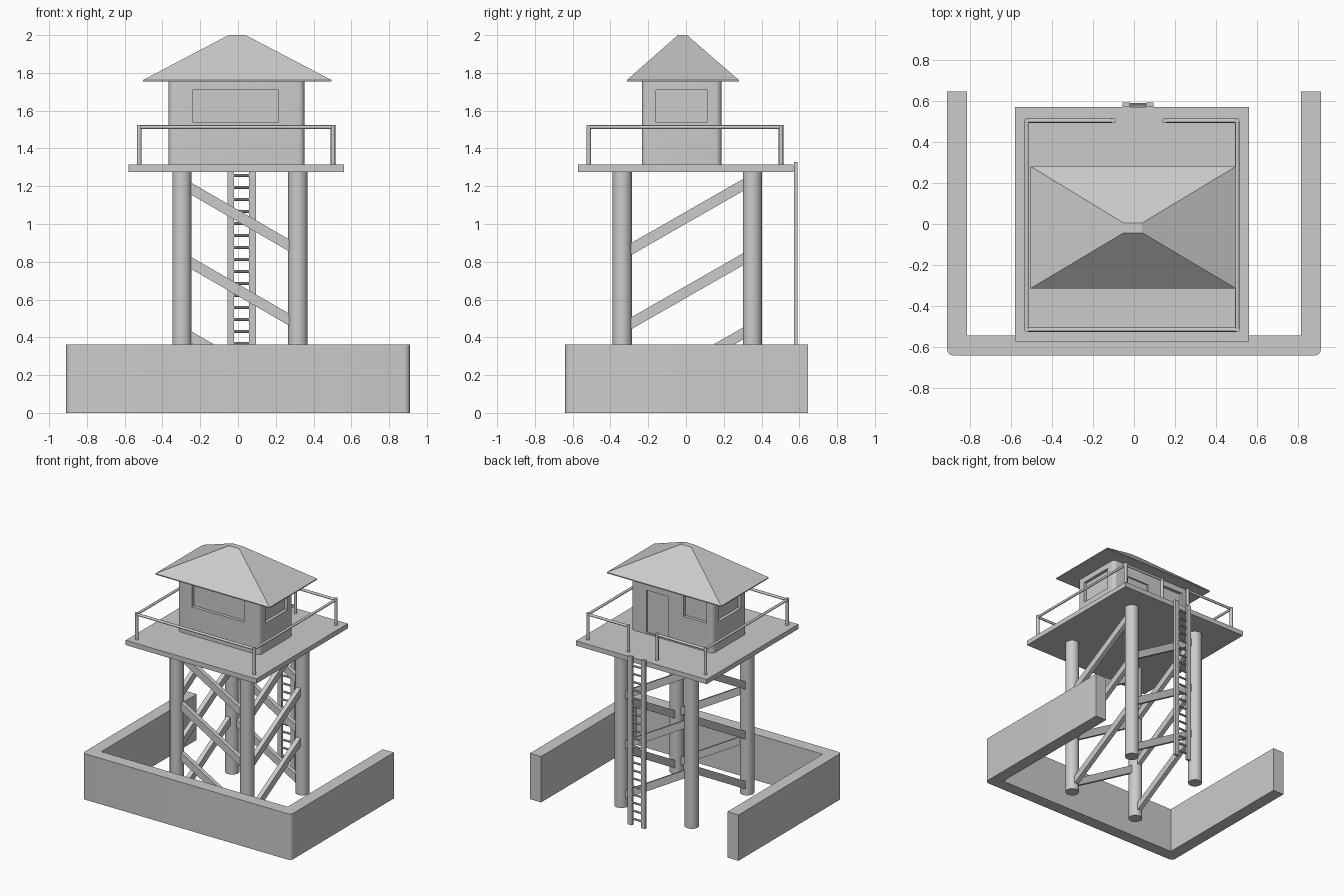
import bpy
import bmesh
from math import radians
from mathutils import Vector

default = bpy.data.objects.get("Cube")
if default:
    bpy.data.objects.remove(default, do_unlink=True)


def finish(name, bm, smooth=False):
    bmesh.ops.recalc_face_normals(bm, faces=bm.faces)
    mesh = bpy.data.meshes.new(name)
    bm.to_mesh(mesh)
    bm.free()
    obj = bpy.data.objects.new(name, mesh)
    bpy.context.collection.objects.link(obj)
    if smooth:
        bpy.ops.object.select_all(action="DESELECT")
        obj.select_set(True)
        bpy.context.view_layer.objects.active = obj
        bpy.ops.object.shade_smooth_by_angle(angle=radians(40))
    return obj


def rect(x0, x1, y0, y1):
    return [(x0, y0), (x1, y0), (x1, y1), (x0, y1)]


def loft(name, lower, upper, z0, z1, round_corners=(), radius=0.04):
    """Solid between two matching outlines, with chosen upright edges rounded."""
    bm = bmesh.new()
    low = [bm.verts.new((x, y, z0)) for x, y in lower]
    top = [bm.verts.new((x, y, z1)) for x, y in upper]
    bm.faces.new(low)
    bm.faces.new(top)
    count = len(low)
    for i in range(count):
        j = (i + 1) % count
        bm.faces.new((low[i], low[j], top[j], top[i]))
    edges = [bm.edges.get((low[i], top[i])) for i in round_corners]
    if edges:
        bmesh.ops.bevel(bm, geom=edges, offset=radius, segments=4,
                        profile=0.5, affect="EDGES")
    return finish(name, bm, bool(edges))


def box(name, x0, x1, y0, y1, z0, z1):
    outline = rect(x0, x1, y0, y1)
    return loft(name, outline, outline, z0, z1)


def rod(name, a, b, radius, sides=12):
    a, b = Vector(a), Vector(b)
    bm = bmesh.new()
    bmesh.ops.create_cone(bm, cap_ends=True, segments=sides, radius1=radius,
                          radius2=radius, depth=(b - a).length)
    turn = (b - a).to_track_quat("Z", "Y").to_matrix().to_4x4()
    turn.translation = (a + b) / 2
    bm.transform(turn)
    return finish(name, bm, True)


def plank(name, a, b, width, thick):
    """Board from a to b whose wide side stays upright."""
    a, b = Vector(a), Vector(b)
    along = (b - a).normalized()
    side = along.cross(Vector((0, 0, 1))).normalized() * thick / 2
    up = side.normalized().cross(along) * width / 2
    bm = bmesh.new()
    ends = [[bm.verts.new(p + s * side + u * up)
             for s, u in ((-1, -1), (1, -1), (1, 1), (-1, 1))] for p in (a, b)]
    for end in ends:
        bm.faces.new(end)
    for i in range(4):
        j = (i + 1) % 4
        bm.faces.new((ends[0][i], ends[0][j], ends[1][j], ends[1][i]))
    return finish(name, bm)


# Perimeter wall, open at the back
W, F, B, T = 0.91, -0.64, 0.645, 0.097
outline = [(-W, F), (W, F), (W, B), (W - T, B),
           (W - T, F + T), (T - W, F + T), (T - W, B), (-W, B)]
loft("perimeter_wall", outline, outline, 0, 0.362, (0, 1), 0.03)

# Legs
LEG_X, LEG_Y = (-0.297, 0.317), (-0.338, 0.352)
for x, side in zip(LEG_X, ("right", "left")):
    for y, end in zip(LEG_Y, ("front", "back")):
        rod(f"{end}_{side}_leg", (x, y, 0), (x, y, 1.29), 0.051, 32)

# Diagonal braces, three on each face of the tower
for i in range(3):
    drop = 0.393 * i
    for y, end in zip(LEG_Y, ("front", "back")):
        plank(f"{end}_brace_{i + 1}", (LEG_X[0], y, 1.215 - drop),
              (LEG_X[1], y, 0.86 - drop), 0.055, 0.035)
    for x, side in zip(LEG_X, ("right", "left")):
        plank(f"{side}_brace_{i + 1}", (x, LEG_Y[0], 0.84 - drop),
              (x, LEG_Y[1], 1.235 - drop), 0.055, 0.035)

# Platform
box("platform", -0.58, 0.56, -0.572, 0.57, 1.276, 1.314)

# Railing with a gap at the back for the ladder
corners = [(-0.1, 0.503), (-0.523, 0.503), (-0.523, -0.515),
           (0.503, -0.515), (0.503, 0.503), (0.15, 0.503)]
for i, (x, y) in enumerate(corners):
    rod(f"railing_post_{i + 1}", (x, y, 1.31), (x, y, 1.525), 0.012)
for i, (a, b) in enumerate(zip(corners, corners[1:])):
    rod(f"handrail_{i + 1}", (*a, 1.513), (*b, 1.513), 0.01)

# Ladder
for x, side in ((-0.038, "right"), (0.077, "left")):
    box(f"ladder_{side}_rail", x - 0.018, x + 0.018, 0.571, 0.591, 0, 1.328)
for i in range(20):
    z = 0.05 + 0.0635 * i
    rod(f"ladder_rung_{i + 1}", (-0.038, 0.581, z), (0.077, 0.581, z), 0.008, 8)

# Cabin with recessed windows and door
X0, X1, Y0, Y1 = -0.367, 0.352, -0.233, 0.187
shell = rect(X0, X1, Y0, Y1)
cabin = loft("cabin", shell, shell, 1.31, 1.765, range(4), 0.03)
D = 0.025
LOW, HIGH = 1.54, 1.71
recesses = {
    "front_window": (-0.24, 0.215, Y0 - D, Y0 + D, LOW, HIGH),
    "left_window": (X1 - D, X1 + D, -0.16, 0.115, LOW, HIGH),
    "right_window": (X0 - D, X0 + D, -0.16, 0.115, LOW, HIGH),
    "back_window": (-0.31, -0.11, Y1 - D, Y1 + D, LOW, HIGH),
    "door": (0.02, 0.215, Y1 - D / 2, Y1 + D, 1.325, 1.66),
}
for name, bounds in recesses.items():
    cutter = box(name + "_cutter", *bounds)
    cutter.hide_render = True
    cut = cabin.modifiers.new(name, "BOOLEAN")
    cut.operation = "DIFFERENCE"
    cut.solver = "EXACT"
    cut.object = cutter
    bpy.context.view_layer.objects.active = cabin
    bpy.ops.object.modifier_apply(modifier=cut.name)
    bpy.data.objects.remove(cutter, do_unlink=True)

# Hipped roof with a small flat top
eave = rect(-0.503, 0.495, -0.313, 0.28)
box("roof_eave", -0.503, 0.495, -0.313, 0.28, 1.754, 1.762)
loft("roof", eave, rect(-0.05, 0.04, -0.043, 0.005), 1.762, 2.0)
